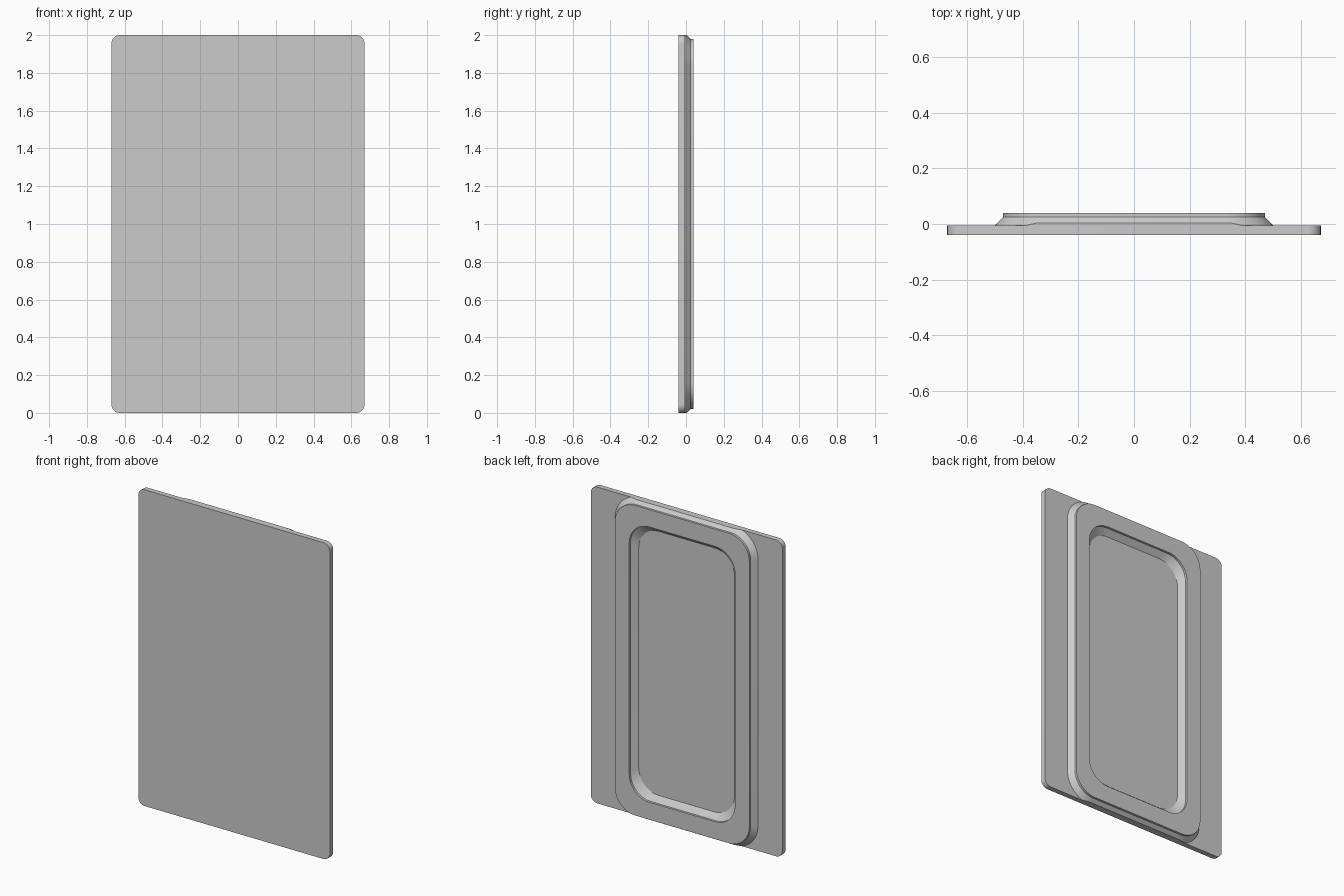
import bpy
import bmesh
from math import cos, sin, pi, radians

cube = bpy.data.objects.get("Cube")
if cube:
    bpy.data.objects.remove(cube, do_unlink=True)

HEIGHT = 2.0
FRONT, SURFACE, LIP, BACK = -0.039, -0.006, 0.025, 0.039

grey = bpy.data.materials.new("plain_grey")
grey.use_nodes = True
colour = (0.6, 0.6, 0.6, 1)
grey.diffuse_color = colour
grey.node_tree.nodes["Principled BSDF"].inputs["Base Color"].default_value = colour


def rounded_loop(bm, half_w, half_h, radius, y, steps=12):
    """Rounded rectangle of vertices in the plane at depth y."""
    verts = []
    for corner, (sx, sz) in enumerate([(1, 1), (-1, 1), (-1, -1), (1, -1)]):
        for i in range(steps + 1):
            a = (corner + i / steps) * pi / 2
            verts.append(bm.verts.new((sx * (half_w - radius) + radius * cos(a), y,
                                       HEIGHT / 2 + sz * (half_h - radius) + radius * sin(a))))
    return verts


def bridge(bm, a, b):
    for i in range(len(a)):
        j = (i + 1) % len(a)
        bm.faces.new((a[i], a[j], b[j], b[i]))


def finish(bm, name):
    bmesh.ops.recalc_face_normals(bm, faces=bm.faces)
    mesh = bpy.data.meshes.new(name)
    bm.to_mesh(mesh)
    bm.free()
    mesh.materials.append(grey)
    obj = bpy.data.objects.new(name, mesh)
    bpy.context.collection.objects.link(obj)
    bpy.ops.object.select_all(action="DESELECT")
    obj.select_set(True)
    bpy.context.view_layer.objects.active = obj
    bpy.ops.object.shade_smooth_by_angle(angle=radians(25))


# Flat front panel with small rounded corners
bm = bmesh.new()
front = rounded_loop(bm, 0.67, HEIGHT / 2, 0.045, FRONT)
back = rounded_loop(bm, 0.67, HEIGHT / 2, 0.045, SURFACE)
bridge(bm, front, back)
bm.faces.new(front)
bm.faces.new(back)
finish(bm, "door_panel")

# Raised frame: flared base, short straight lip, rounded opening
bm = bmesh.new()
sections = [
    (0.50, 1.01, 0.17, SURFACE), (0.47, 0.98, 0.14, LIP), (0.47, 0.98, 0.14, BACK),
    (0.37, 0.87, 0.14, BACK), (0.37, 0.87, 0.14, LIP), (0.335, 0.835, 0.14, SURFACE),
]
loops = [rounded_loop(bm, *s) for s in sections]
for i, loop in enumerate(loops):
    bridge(bm, loop, loops[(i + 1) % len(loops)])

# Trim the flare flush with the panel's top and bottom edges
for z, direction in ((HEIGHT, 1), (0, -1)):
    cut = bmesh.ops.bisect_plane(bm, geom=bm.verts[:] + bm.edges[:] + bm.faces[:],
                                 plane_co=(0, 0, z), plane_no=(0, 0, direction),
                                 clear_outer=True)
    rim = [e for e in cut["geom_cut"] if isinstance(e, bmesh.types.BMEdge)]
    bmesh.ops.holes_fill(bm, edges=rim, sides=0)
finish(bm, "raised_frame")
